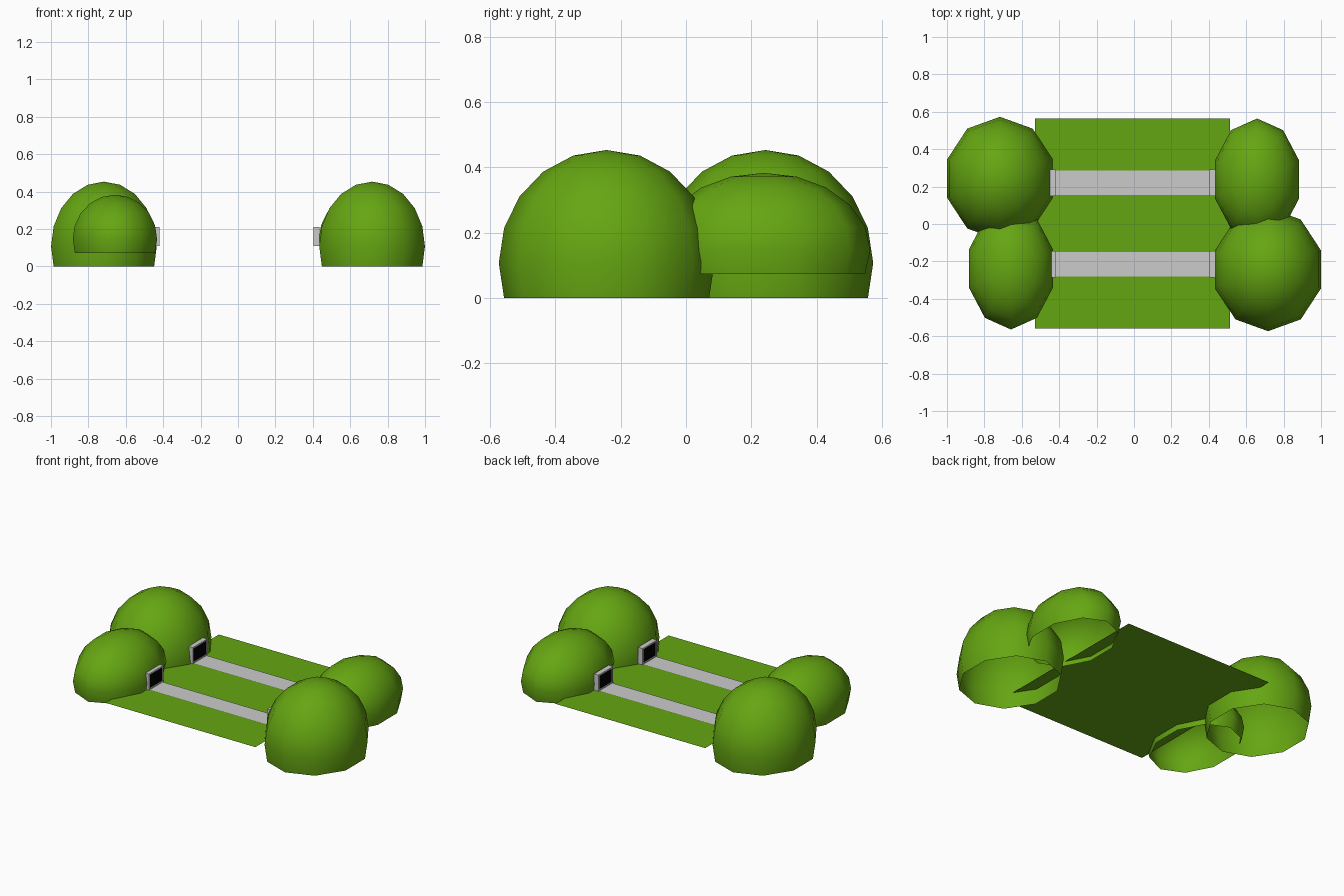
import bpy, bmesh, math
from mathutils import Matrix

if "Cube" in bpy.data.objects:
    bpy.data.objects.remove(bpy.data.objects["Cube"])

def material(name, rgb):
    m = bpy.data.materials.new(name)
    m.diffuse_color = (*rgb, 1)
    m.use_nodes = True
    m.node_tree.nodes["Principled BSDF"].inputs["Base Color"].default_value = m.diffuse_color
    return m

GREEN = material("grass_green", (0.13, 0.38, 0.006))
BLACK = material("tunnel_black", (0.0, 0.0, 0.0))
CX = -0.008          # the board sits slightly left of the hills' centre

def add(name, bm, mat=None):
    me = bpy.data.meshes.new(name)
    bm.to_mesh(me)
    bm.free()
    ob = bpy.data.objects.new(name, me)
    bpy.context.collection.objects.link(ob)
    if mat:
        me.materials.append(mat)
    return ob

def sheet(name, corners, mat=None):
    bm = bmesh.new()
    bm.faces.new([bm.verts.new(c) for c in corners])
    return add(name, bm, mat)

def flat(name, x0, x1, y0, y1, z, mat=None):
    return sheet(name, [(x0, y0, z), (x1, y0, z), (x1, y1, z), (x0, y1, z)], mat)

# Hills: stretched ten-sided spheres, open one ring below the equator
def hill(name, center, radii):
    bm = bmesh.new()
    bmesh.ops.create_uvsphere(bm, u_segments=10, v_segments=10, radius=1,
                              matrix=Matrix.Rotation(math.radians(90), 4, 'Z'))
    # put a corner on the y axis
    if not any(abs(v.co.x) < 1e-4 and abs(v.co.y) > 0.9 for v in bm.verts):
        bmesh.ops.rotate(bm, verts=bm.verts, matrix=Matrix.Rotation(math.radians(90), 3, 'Z'))
    bmesh.ops.delete(bm, geom=[v for v in bm.verts if v.co.z < -0.4], context='VERTS')
    bmesh.ops.scale(bm, verts=bm.verts, vec=radii)
    bmesh.ops.translate(bm, verts=bm.verts, vec=center)
    for f in bm.faces:
        f.smooth = True
    add(name, bm, GREEN)

for s, side in ((1, "right"), (-1, "left")):
    hill(f"large_hill_{side}", (s * 0.717, -s * 0.243, 0.107), (0.297, 0.33, 0.346))
    hill(f"small_hill_{side}", (s * 0.658, s * 0.238, 0.146), (0.237, 0.326, 0.237))

# Ground board
flat("ground", CX - 0.521, CX + 0.521, -0.56, 0.565, 0.105, GREEN)

# Tunnel mouth: thin square frame with a dark panel inside
def portal(label, s, yc):
    x0, x1, hw, t, z0, z1 = CX + s * 0.411, CX + s * 0.443, 0.071, 0.008, 0.108, 0.211
    bm = bmesh.new()
    rings = []
    for x, i in ((x0, 0), (x1, 0), (x1, t), (x0, t)):
        rings.append([bm.verts.new((x, yc + a * (hw - i), z)) for a, z in
                      ((-1, z0 + i), (1, z0 + i), (1, z1 - i), (-1, z1 - i))])
    for a in range(4):
        p, q = rings[a], rings[(a + 1) % 4]
        for k in range(4):
            n = (k + 1) % 4
            bm.faces.new((p[k], p[n], q[n], q[k]))
    bmesh.ops.recalc_face_normals(bm, faces=bm.faces)
    add(f"tunnel_frame_{label}", bm)
    x, w = x0 + s * 0.004, hw - t
    ring = [(x, yc - w, z0 + t), (x, yc - w, z1 - t), (x, yc + w, z1 - t), (x, yc + w, z0 + t)]
    sheet(f"tunnel_dark_{label}", ring if s > 0 else ring[::-1], BLACK)

# Two roads, each with a tunnel mouth at both ends
for yc, place in ((0.221, "back"), (-0.215, "front")):
    flat(f"road_{place}", CX - 0.425, CX + 0.425, yc - 0.065, yc + 0.065, 0.109)
    for s, side in ((1, "right"), (-1, "left")):
        portal(f"{place}_{side}", s, yc)
